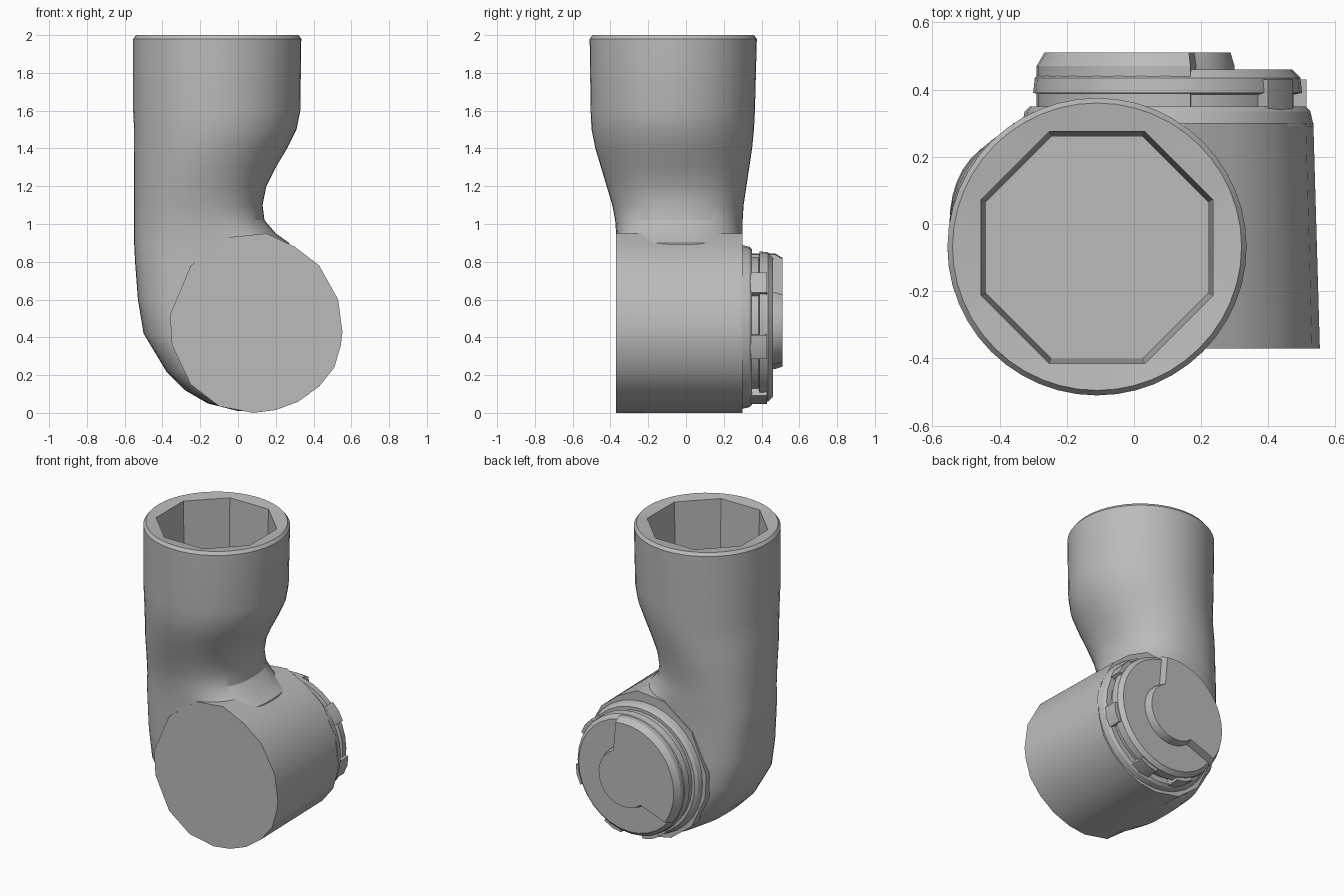
import bpy
from math import sin, cos, pi, radians, copysign

if "Cube" in bpy.data.objects:
    bpy.data.objects.remove(bpy.data.objects["Cube"], do_unlink=True)

grey = bpy.data.materials.new("plain grey")
grey.use_nodes = True
grey.diffuse_color = (0.5, 0.5, 0.5, 1)
grey.node_tree.nodes["Principled BSDF"].inputs["Base Color"].default_value = (0.5, 0.5, 0.5, 1)


def loft(name, rings, angle=30):
    """Skin closed rings of equal length and cap both ends."""
    n = len(rings[0])
    verts = [p for ring in rings for p in ring]
    faces = []
    for k in range(len(rings) - 1):
        for i in range(n):
            j = (i + 1) % n
            faces.append((k * n + i, k * n + j, (k + 1) * n + j, (k + 1) * n + i))
    faces.append(tuple(reversed(range(n))))
    faces.append(tuple(range(len(verts) - n, len(verts))))
    mesh = bpy.data.meshes.new(name)
    mesh.from_pydata(verts, [], faces)
    mesh.materials.append(grey)
    obj = bpy.data.objects.new(name, mesh)
    bpy.context.collection.objects.link(obj)
    bpy.ops.object.select_all(action='DESELECT')
    obj.select_set(True)
    bpy.context.view_layer.objects.active = obj
    bpy.ops.object.mode_set(mode='EDIT')
    bpy.ops.mesh.select_all(action='SELECT')
    bpy.ops.mesh.normals_make_consistent(inside=False)
    bpy.ops.object.mode_set(mode='OBJECT')
    bpy.ops.object.shade_smooth_by_angle(angle=radians(angle))
    return obj


N = 48


def section(z, x0, x1, y0, y1, p):
    """Horizontal superellipse filling the given bounds."""
    ring = []
    for i in range(N):
        c, s = cos(2 * pi * i / N), sin(2 * pi * i / N)
        ring.append(((x0 + x1) / 2 + (x1 - x0) / 2 * copysign(abs(c) ** (2 / p), c),
                     (y0 + y1) / 2 + (y1 - y0) / 2 * copysign(abs(s) ** (2 / p), s), z))
    return ring


def octagon(z, apothem):
    ring = []
    for i in range(N):
        a = 2 * pi * i / N
        r = apothem / cos((a + pi / 8) % (pi / 4) - pi / 8)
        ring.append((-0.11 + r * cos(a), -0.07 + r * sin(a), z))
    return ring


# Bent tube: rounded heel, narrow neck, round hollow mouth
profile = [
    (0.01, 0.00, 0.15, -0.36, 0.29, 3), (0.05, -0.16, 0.25, -0.365, 0.295, 3),
    (0.12, -0.28, 0.30, -0.365, 0.295, 3), (0.22, -0.38, 0.30, -0.365, 0.295, 3),
    (0.42, -0.50, 0.30, -0.365, 0.295, 3), (0.60, -0.53, 0.30, -0.365, 0.295, 2.9),
    (0.80, -0.545, 0.30, -0.365, 0.295, 2.8), (0.90, -0.55, 0.27, -0.367, 0.297, 2.7),
    (0.95, -0.55, 0.20, -0.37, 0.30, 2.5), (1.02, -0.55, 0.14, -0.375, 0.30, 2.4),
    (1.10, -0.55, 0.13, -0.39, 0.305, 2.3), (1.20, -0.55, 0.15, -0.42, 0.32, 2.2),
    (1.30, -0.55, 0.20, -0.45, 0.335, 2.1), (1.40, -0.55, 0.26, -0.48, 0.35, 2),
    (1.50, -0.55, 0.31, -0.50, 0.36, 2), (1.60, -0.555, 0.33, -0.505, 0.365, 2),
    (1.98, -0.555, 0.335, -0.51, 0.375, 2), (2.00, -0.54, 0.32, -0.495, 0.36, 2),
]
loft("bent_tube", [section(*row) for row in profile]
     + [octagon(1.99, 0.345), octagon(1.5, 0.33)])

# Horizontal socket drum, tapering slightly to the back
outline = [(0.08, 0), (0.2, 0.015), (0.32, 0.06), (0.43, 0.14), (0.51, 0.24), (0.545, 0.36),
           (0.553, 0.43), (0.53, 0.6), (0.43, 0.78), (0.3, 0.88), (0.15, 0.95), (-0.05, 0.93),
           (-0.25, 0.78), (-0.36, 0.52), (-0.35, 0.36), (-0.25, 0.15), (-0.1, 0.035)]


def drum_ring(y, right):
    return [(x * right if x > 0.2 else x, y, z) for x, z in outline]


loft("socket_drum", [drum_ring(-0.37, 1), drum_ring(0.3, 0.965)])

CX, CZ = 0.1, 0.455


def disc_ring(y, r, n=32):
    return [(CX + r * cos(2 * pi * i / n), y, CZ + r * sin(2 * pi * i / n)) for i in range(n)]


# Stepped cap on the back of the drum
loft("cap_flange", [disc_ring(0.29, 0.435), disc_ring(0.335, 0.425), disc_ring(0.35, 0.41)])
loft("cap_disc", [disc_ring(0.34, 0.375), disc_ring(0.385, 0.375), disc_ring(0.39, 0.4),
                  disc_ring(0.435, 0.395), disc_ring(0.46, 0.37)])

# Raised half plate with a round boss at its middle
shape = [(0.39, a) for a in range(80, 216, 9)] + [(0.2, a) for a in range(-130, 66, 15)]


def plate_ring(y, k):
    return [(CX + r * k * cos(radians(a)), y, CZ + r * k * sin(radians(a))) for r, a in shape]


loft("raised_plate", [plate_ring(0.34, 1), plate_ring(0.47, 1), plate_ring(0.51, 0.94)])

# Lugs around the cap
for a in (-70, -15, 35, 250):
    ring = [(r, radians(a + d)) for r, d in ((0.3, -9), (0.415, -9), (0.42, 0), (0.415, 9), (0.3, 9))]
    loft("cap_lug", [[(CX + r * cos(t), y, CZ + r * sin(t)) for r, t in ring]
                     for y in (0.33, 0.43)])
